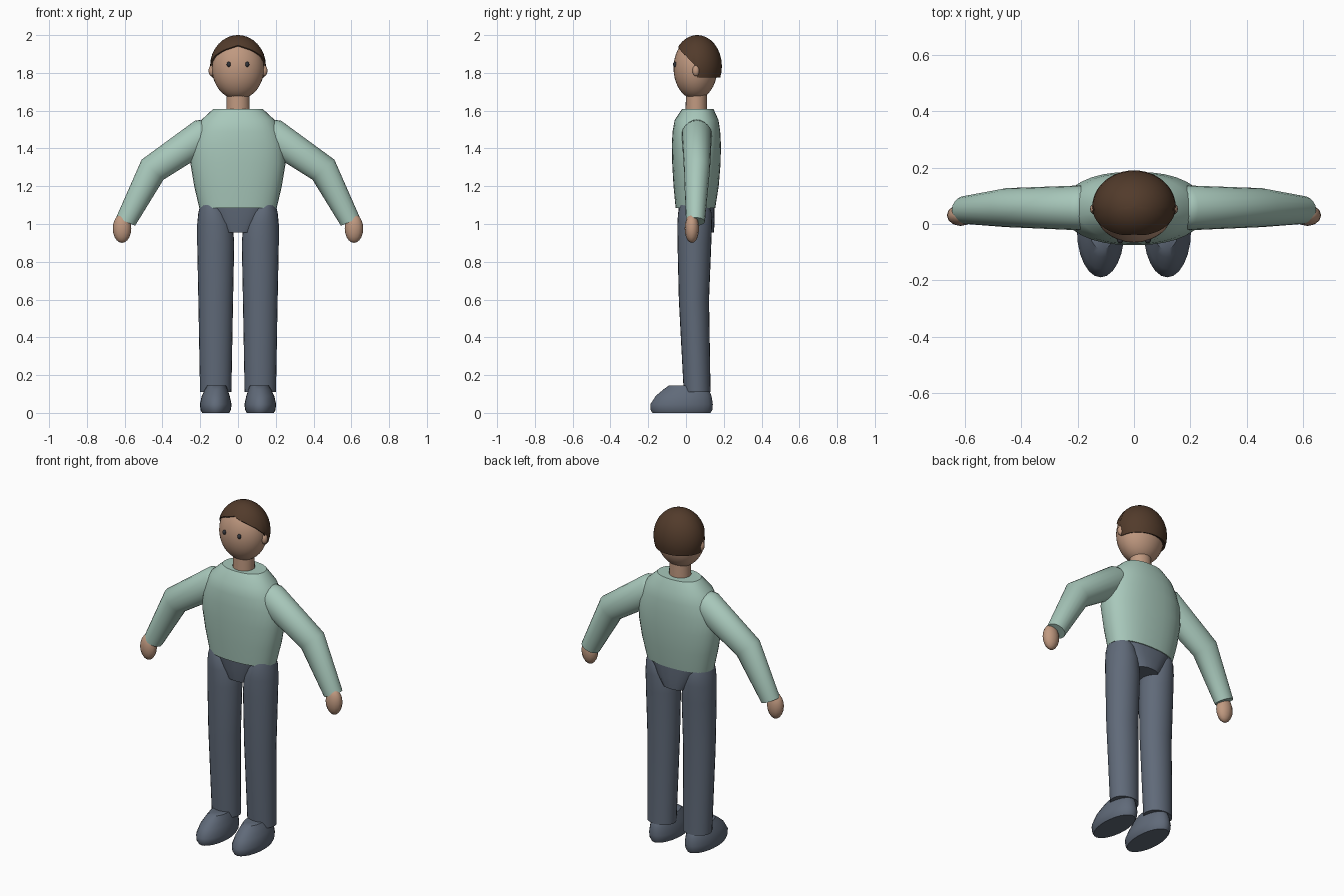
import bpy, bmesh, math
from mathutils import Vector

if "Cube" in bpy.data.objects:
    bpy.data.objects.remove(bpy.data.objects["Cube"])


def material(name, r, g, b):
    lin = [((c / 255 + 0.055) / 1.055) ** 2.4 for c in (r, g, b)]
    m = bpy.data.materials.new(name)
    m.diffuse_color = (*lin, 1)
    m.use_nodes = True
    m.node_tree.nodes["Principled BSDF"].inputs["Base Color"].default_value = m.diffuse_color
    return m


SHIRT = material("sage_knit", 168, 200, 187)
SKIN = material("skin", 192, 153, 128)
HAIR = material("brown_hair", 82, 59, 43)
SLATE = material("slate_cloth", 96, 106, 121)
EYE = material("dark_eye", 50, 52, 58)


def finish(bm, name, mat, angle=40):
    bmesh.ops.recalc_face_normals(bm, faces=bm.faces)
    me = bpy.data.meshes.new(name)
    bm.to_mesh(me)
    bm.free()
    me.shade_smooth()
    me.set_sharp_from_angle(angle=math.radians(angle))
    me.materials.append(mat)
    ob = bpy.data.objects.new(name, me)
    bpy.context.collection.objects.link(ob)
    return ob


def skin_rings(name, rings, mat, angle=40):
    """Bridge equal rings of points and cap both ends."""
    bm = bmesh.new()
    vs = [[bm.verts.new(p) for p in r] for r in rings]
    n = len(vs[0])
    for a, b in zip(vs, vs[1:]):
        for i in range(n):
            j = (i + 1) % n
            bm.faces.new((a[i], a[j], b[j], b[i]))
    bm.faces.new(vs[0])
    bm.faces.new(vs[-1])
    return finish(bm, name, mat, angle)


def ring(c, u, v, n=24, power=2.0):
    """Superellipse about c spanned by half axes u and v."""
    pts = []
    for i in range(n):
        t = math.tau * i / n
        co, si = math.cos(t), math.sin(t)
        pts.append(Vector(c)
                   + Vector(u) * math.copysign(abs(co) ** (2 / power), co)
                   + Vector(v) * math.copysign(abs(si) ** (2 / power), si))
    return pts


def stack(name, levels, mat, n=24, power=2.0, angle=40):
    """Loft upright sections: z, centre x, half width, y front, y back."""
    rings = [ring((cx, (y0 + y1) / 2, z), (hx, 0, 0), (0, (y1 - y0) / 2, 0), n, power)
             for z, cx, hx, y0, y1 in levels]
    return skin_rings(name, rings, mat, angle)


def ellipsoid(name, centre, radii, mat, seg=24, rows=16):
    bm = bmesh.new()
    bmesh.ops.create_uvsphere(bm, u_segments=seg, v_segments=rows, radius=1)
    for v in bm.verts:
        v.co = Vector(a * r + c for a, r, c in zip(v.co, radii, centre))
    return finish(bm, name, mat, 60)


# Sweater body
stack("sweater_body", [
    (1.085, 0, 0.205, -0.055, 0.155),
    (1.20, 0, 0.232, -0.066, 0.173),
    (1.32, 0, 0.252, -0.073, 0.183),
    (1.42, 0, 0.248, -0.075, 0.185),
    (1.49, 0, 0.225, -0.071, 0.181),
    (1.55, 0, 0.195, -0.060, 0.172),
    (1.61, 0, 0.130, -0.020, 0.145)], SHIRT, 32, 2.3)

# Pelvis
stack("pelvis", [
    (0.955, 0, 0.080, -0.025, 0.148),
    (1.02, 0, 0.130, -0.036, 0.152),
    (1.10, 0, 0.185, -0.042, 0.150)], SLATE, 24, 2.6)

# Neck and head
stack("neck", [(1.58, 0, 0.062, -0.003, 0.112),
               (1.70, 0, 0.060, 0.000, 0.110)], SKIN)
ellipsoid("head", (0, 0.05, 1.825), (0.138, 0.116, 0.165), SKIN, 32, 20)

# Hair cap whose lower edge follows a hairline height by direction
HAIRLINE = [(0, 1.946), (12, 1.938), (35, 1.922), (60, 1.892),
            (83, 1.845), (90, 1.775), (181, 1.775)]


def hairline(deg):
    for (a, za), (b, zb) in zip(HAIRLINE, HAIRLINE[1:]):
        if deg <= b:
            return za + (zb - za) * (deg - a) / (b - a)


HC, HR = Vector((0, 0.06, 1.835)), (0.148, 0.130, 0.165)


def hair_point(turn, k, scale=1.0):
    deg = abs((math.degrees(turn) + 180) % 360 - 180)
    low = math.acos((hairline(deg) - HC.z) / HR[2])
    p = low * k
    return HC + scale * Vector((HR[0] * math.sin(p) * math.sin(turn),
                                -HR[1] * math.sin(p) * math.cos(turn),
                                HR[2] * math.cos(p)))


turns = [math.tau * i / 48 for i in range(48)]
steps = [(0.01, 1)] + [(k / 10, 1) for k in range(1, 11)] + [(1, 0.84)]
bm_rings = [[hair_point(t, k, s) for t in turns] for k, s in steps]
skin_rings("hair", bm_rings, HAIR, 50)

# Paired parts
for side, s in (("left", 1), ("right", -1)):
    ellipsoid(side + "_ear", (s * 0.138, 0.053, 1.812), (0.018, 0.019, 0.030), SKIN, 12, 8)
    ellipsoid(side + "_eye", (s * 0.049, -0.058, 1.845), (0.011, 0.011, 0.014), EYE, 12, 8)

    # Sleeve: centre x, z, in-plane half axis x, z, centre y, half depth
    sleeve = [(0.140, 1.500, 0.028, 0.042, 0.057, 0.046),
              (0.153, 1.490, 0.042, 0.062, 0.057, 0.068),
              (0.178, 1.474, 0.050, 0.073, 0.057, 0.080),
              (0.4525, 1.2875, 0.058, 0.053, 0.058, 0.069),
              (0.595, 1.0125, 0.050, 0.022, 0.050, 0.050)]
    skin_rings(side + "_sleeve",
               [ring((s * x, y, z), (s * ux, 0, uz), (0, r, 0), 20)
                for x, z, ux, uz, y, r in sleeve], SHIRT, 50)
    ellipsoid(side + "_hand", (s * 0.614, 0.031, 0.976), (0.049, 0.038, 0.076), SKIN, 12, 10)

    # Trouser leg
    stack(side + "_leg", [
        (0.11, s * 0.118, 0.083, -0.012, 0.130),
        (0.60, s * 0.118, 0.092, -0.038, 0.122),
        (0.90, s * 0.118, 0.098, -0.045, 0.134),
        (1.00, s * 0.122, 0.094, -0.046, 0.138),
        (1.06, s * 0.132, 0.078, -0.042, 0.135),
        (1.10, s * 0.142, 0.058, -0.030, 0.122)], SLATE)

    # Shoe
    stack(side + "_shoe", [
        (0.000, s * 0.118, 0.072, -0.178, 0.130),
        (0.015, s * 0.118, 0.080, -0.187, 0.139),
        (0.045, s * 0.118, 0.084, -0.189, 0.142),
        (0.090, s * 0.118, 0.074, -0.160, 0.135),
        (0.125, s * 0.115, 0.060, -0.118, 0.120),
        (0.145, s * 0.113, 0.050, -0.090, 0.095)], SLATE)
